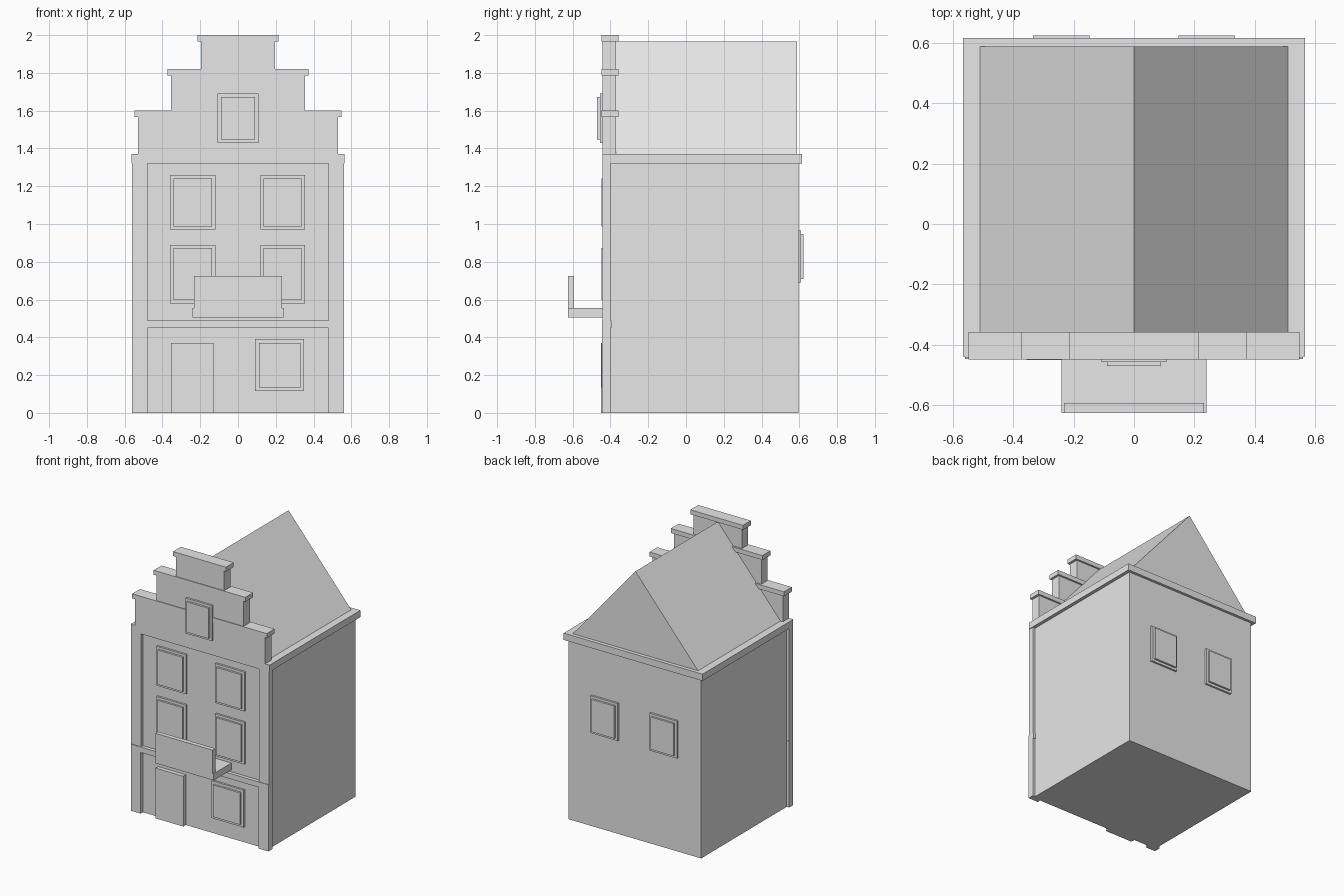
import bpy
import bmesh

cube = bpy.data.objects.get("Cube")
if cube:
    bpy.data.objects.remove(cube, do_unlink=True)

stone = bpy.data.materials.new("light_grey")
stone.use_nodes = True
GREY = (0.8, 0.8, 0.8, 1)
stone.diffuse_color = GREY
stone.node_tree.nodes["Principled BSDF"].inputs["Base Color"].default_value = GREY


def prism(name, profile, y0, y1):
    """Extrude an x-z profile from y0 to y1."""
    bm = bmesh.new()
    face = bm.faces.new([bm.verts.new((x, y0, z)) for x, z in profile])
    ext = bmesh.ops.extrude_face_region(bm, geom=[face])
    moved = [v for v in ext["geom"] if isinstance(v, bmesh.types.BMVert)]
    bmesh.ops.translate(bm, verts=moved, vec=(0, y1 - y0, 0))
    bmesh.ops.recalc_face_normals(bm, faces=bm.faces)
    mesh = bpy.data.meshes.new(name)
    bm.to_mesh(mesh)
    bm.free()
    mesh.materials.append(stone)
    obj = bpy.data.objects.new(name, mesh)
    bpy.context.collection.objects.link(obj)
    return obj


def box(name, x0, x1, y0, y1, z0, z1):
    return prism(name, [(x0, z0), (x1, z0), (x1, z1), (x0, z1)], y0, y1)


def window(name, x0, x1, z0, z1, wall, out, rim=0.018):
    """Frame on the wall with a raised pane; out is the y direction it faces."""
    step = 0.014 * out
    box(name + "_frame", x0, x1, wall - step, wall + step, z0, z1)
    box(name + "_pane", x0 + rim, x1 - rim, wall, wall + 2 * step, z0 + rim, z1 - rim)


FRONT, RECESS, BACK = -0.442, -0.42, 0.595

# House body, eaves and roof
box("house_body", -0.54, 0.54, RECESS, BACK, 0, 1.34)
box("eaves", -0.565, 0.565, -0.438, 0.615, 1.32, 1.37)
prism("roof", [(-0.51, 1.37), (0.51, 1.37), (0, 1.965)], -0.37, 0.588)

# Facade: corner pillars, floor band and top band around recessed panels
for side, s in (("left", 1), ("right", -1)):
    xs = sorted((s * 0.48, s * 0.56))
    box(side + "_upper_pillar", *xs, FRONT, -0.4, 0.47, 1.37)
    box(side + "_lower_pillar", *xs, FRONT - 0.004, -0.4, 0, 0.45)
box("floor_band", -0.56, 0.56, FRONT - 0.004, -0.395, 0.45, 0.49)
box("top_band", -0.5, 0.5, FRONT, -0.4, 1.32, 1.38)

# Stepped gable with a ledge on every step
for i, (half, low, top) in enumerate([(0.53, 1.36, 1.6), (0.355, 1.59, 1.82), (0.197, 1.81, 2.0)]):
    box(f"gable_step_{i + 1}", -half, half, FRONT, -0.37, low, top - 0.02)
    ledge = half + 0.018
    box(f"gable_ledge_{i + 1}", -ledge, ledge, FRONT - 0.006, -0.357, top - 0.033, top)

# The gable window interrupts the lowest ledge
window("gable_window", -0.108, 0.108, 1.43, 1.69, FRONT, -1)

# Facade windows and door
for floor, z0, z1 in (("middle", 0.58, 0.89), ("upper", 0.97, 1.26)):
    window(floor + "_right_window", -0.36, -0.12, z0, z1, RECESS, -1)
    window(floor + "_left_window", 0.118, 0.355, z0, z1, RECESS, -1)
window("ground_window", 0.09, 0.35, 0.115, 0.39, RECESS, -1, 0.02)
box("front_door", -0.355, -0.13, -0.45, RECESS + 0.01, 0, 0.37)

# Balcony
box("balcony_floor", -0.24, 0.24, -0.625, -0.41, 0.505, 0.555)
box("balcony_front", -0.232, 0.232, -0.625, -0.592, 0.55, 0.725)

# Rear windows
window("rear_left_window", 0.13, 0.352, 0.69, 0.965, BACK, 1)
window("rear_right_window", -0.352, -0.13, 0.69, 0.965, BACK, 1)
